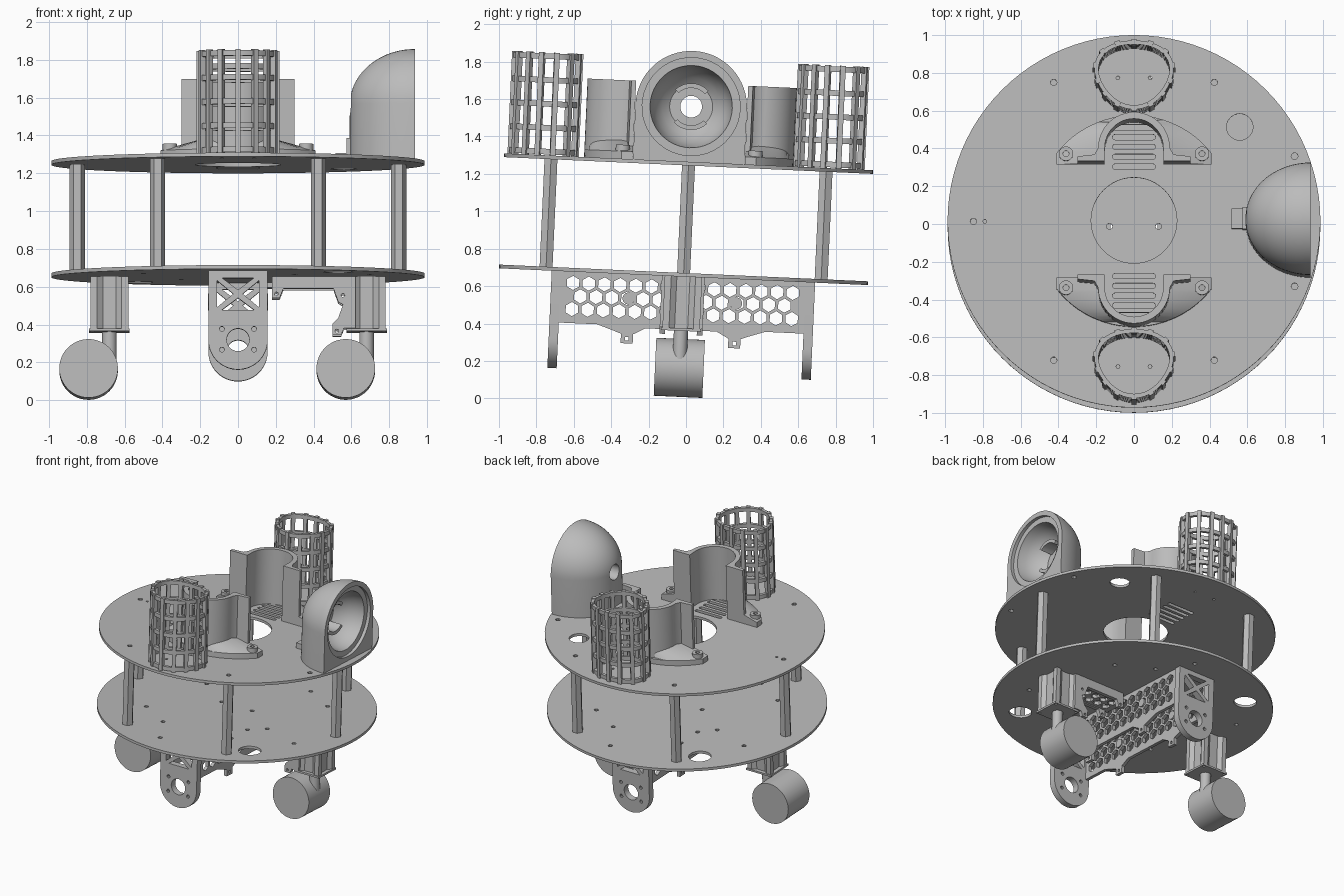
import bpy, bmesh, math
from math import cos, sin, pi, radians
from mathutils import Matrix, Vector

if "Cube" in bpy.data.objects:
    bpy.data.objects.remove(bpy.data.objects["Cube"])

grey = bpy.data.materials.new("plain grey")
grey.use_nodes = True
COLOR = (0.5, 0.5, 0.5, 1)
grey.diffuse_color = COLOR
grey.node_tree.nodes["Principled BSDF"].inputs["Base Color"].default_value = COLOR

# The whole robot leans slightly about x
PIVOT = Vector((0, 0, 0.95))
LEAN = Matrix.Translation(PIVOT) @ Matrix.Rotation(radians(-2.6), 4, 'X') @ Matrix.Translation(-PIVOT)
FLAT = Matrix.Identity(4)
FACE_Y = Matrix(((1, 0, 0), (0, 0, -1), (0, 1, 0))).to_4x4()   # outline in x, z
FACE_X = Matrix(((0, 0, 1), (1, 0, 0), (0, 1, 0))).to_4x4()    # outline in y, z
parts = []


def add(name, mesh, matrix=FLAT):
    obj = bpy.data.objects.new(name, mesh)
    bpy.context.collection.objects.link(obj)
    obj.matrix_world = LEAN @ matrix
    mesh.materials.clear()
    mesh.materials.append(grey)
    parts.append(obj)
    return obj


def plate(name, outlines, depth, loc, face=FLAT):
    """Extruded flat shape; outlines nested in the first become holes."""
    curve = bpy.data.curves.new(name, 'CURVE')
    curve.dimensions, curve.fill_mode, curve.extrude = '2D', 'BOTH', depth / 2
    for pts in outlines:
        spline = curve.splines.new('POLY')
        spline.points.add(len(pts) - 1)
        for p, (u, v) in zip(spline.points, pts):
            p.co = (u, v, 0, 1)
        spline.use_cyclic_u = True
    temp = bpy.data.objects.new(name, curve)
    bpy.context.collection.objects.link(temp)
    mesh = bpy.data.meshes.new_from_object(temp.evaluated_get(bpy.context.evaluated_depsgraph_get()))
    bpy.data.objects.remove(temp)
    bm = bmesh.new()
    bm.from_mesh(mesh)
    bmesh.ops.remove_doubles(bm, verts=bm.verts, dist=0.0001)
    bmesh.ops.recalc_face_normals(bm, faces=bm.faces)
    bm.to_mesh(mesh)
    bm.free()
    return add(name, mesh, Matrix.Translation(loc) @ face)


def arc(u, v, r, start, end, n):
    steps = [radians(start + (end - start) * i / n) for i in range(n + 1)]
    return [(u + r * cos(a), v + r * sin(a)) for a in steps]


def circle(u, v, r, n=24, turn=0):
    return arc(u, v, r, turn, turn + 360, n)[:-1]


def slot(u, v, half, r):
    return arc(u + half, v, r, -90, 90, 6) + arc(u - half, v, r, 90, 270, 6)


def box(u0, u1, v0, v1):
    return [(u0, v0), (u1, v0), (u1, v1), (u0, v1)]


def loft(name, sections):
    bm = bmesh.new()
    rings = [[bm.verts.new(p) for p in s] for s in sections]
    for a, b in zip(rings, rings[1:]):
        for i in range(len(a)):
            j = (i + 1) % len(a)
            bm.faces.new((a[i], a[j], b[j], b[i]))
    bm.faces.new(rings[0])
    bm.faces.new(rings[-1])
    bmesh.ops.recalc_face_normals(bm, faces=bm.faces)
    mesh = bpy.data.meshes.new(name)
    bm.to_mesh(mesh)
    bm.free()
    return add(name, mesh)


# Two round decks joined by six hexagonal posts
R, TOP = 0.987, 1.265
posts = [(0.85 * cos(k * pi / 3), 0.85 * sin(k * pi / 3)) for k in range(6)]
screw_holes = [circle(x, y, 0.017, 10) for x, y in posts]
cage_holes = [circle(x, y, 0.01, 8) for x in (-0.085, 0.085) for y in (-0.77, 0.76)]
slots = [slot(0, s * (0.29 + 0.052 * k), 0.1, 0.014) for s in (-1, 1) for k in range(5)]
plate("upper_deck", [circle(0, 0, R, 96), circle(0, 0.005, 0.227, 48), circle(0.56, 0.5, 0.07),
      circle(-0.79, 0, 0.01, 8), circle(0.85, 0.345, 0.018, 10), circle(0.85, -0.345, 0.018, 10)]
      + screw_holes + cage_holes + slots, 0.02, (0, 0, TOP - 0.01))
small = [circle(s * x, s * y, 0.016, 10) for s in (-1, 1) for x, y in
         ((0.13, 0), (0.3, -0.3), (0.4, -0.2), (0.25, 0.55), (0.5, 0.4), (-0.3, 0.5), (0.1, 0.8), (0.7, -0.3))]
plate("lower_deck", [circle(0, 0, R, 96), circle(0.53, -0.6, 0.08), circle(-0.53, 0.6, 0.08)] + small,
      0.02, (0, 0, 0.66))
for x, y in posts:
    plate("post", [circle(x, y, 0.04, 6)], 0.575, (0, 0, 0.9575))


# Lattice cages at front and back
def egg(a, grow):
    k = 1 + 0.05 * cos(3 * a - pi / 2)
    return Vector(((0.2 + grow) * k * cos(a), (0.175 + grow) * k * sin(a)))


def rib(a):
    c, t = egg(a, 0.002), (egg(a + 0.01, 0) - egg(a - 0.01, 0)).normalized()
    n = Vector((t.y, -t.x))
    return [tuple(c + t * i * 0.014 + n * j * 0.014) for i, j in ((-1, -1), (1, -1), (1, 1), (-1, 1))]


loop = [2 * pi * i / 48 for i in range(48)]
for y in (-0.77, 0.76):
    plate("cage_ribs", [rib(2 * pi * (k + 0.5) / 14) for k in range(14)], 0.55, (0, y, TOP + 0.275))
    for k in range(5):
        plate("cage_ring", [[tuple(egg(a, 0.008)) for a in loop], [tuple(egg(a, -0.014)) for a in loop]],
              0.03, (0, y, TOP + 0.02 + 0.1275 * k))

# Curved holders beside the central opening
INNER = [(-0.155, 0.3)] + arc(0, 0.37, 0.155, 180, 0, 24) + [(0.155, 0.3)]
rim = arc(0, 0.04, 0.52, 38, 142, 24)
base = [(0.41, 0.3)] + rim + [(-0.41, 0.3)] + INNER
wall = ([(0.3, 0.3), (0.3, 0.325), (0.21, 0.335)] + arc(0, 0.37, 0.19, 0, 180, 24)
        + [(-0.21, 0.335), (-0.3, 0.325), (-0.3, 0.3)] + INNER)
for s in (-1, 1):
    def flip(pts):
        return [(x, s * y) for x, y in pts]
    foot = plate("holder_base", [flip(base)], 0.11, (0, 0, TOP + 0.055))
    for v in foot.data.vertices:     # slope the base down to its outer rim
        on_rim = abs(math.hypot(v.co.x, s * v.co.y - 0.04) - 0.52) < 0.002 or abs(v.co.x) > 0.4
        if v.co.z > 0 and on_rim:
            v.co.z -= 0.07
    plate("holder_wall", [flip(wall)], 0.42, (0, 0, TOP + 0.21))
    for x in (-0.36, 0.36):
        plate("holder_screw_boss", [circle(x, s * 0.355, 0.038), circle(x, s * 0.355, 0.016, 12)],
              0.075, (0, 0, TOP + 0.0375))

# Domed sensor housing with a hollow bowl facing +x
RIM_X, MID_Z = 0.935, 1.56
sections = []
for k in range(21):
    t = 0.05 + (pi / 2 - 0.05) * k / 20
    x, r = RIM_X - 0.345 * cos(t), 0.298 * sin(t)
    arch = [(r, TOP - 0.005)] + arc(0, MID_Z, r, 0, 180, 32) + [(-r, TOP - 0.005)]
    sections.append([(x, y, z) for y, z in arch])
dome = loft("sensor_dome", sections)
bowl = [(0.96, 0.262), (0.91, 0.262), (0.91, 0.22), (0.85, 0.21), (0.8, 0.19), (0.75, 0.155),
        (0.72, 0.115), (0.72, 0.058), (0.5, 0.058)]
cutter = loft("bowl_cutter", [[(x, y, z) for y, z in circle(0, MID_Z, r, 48)] for x, r in bowl])
cutter.hide_render = True
mod = dome.modifiers.new("bowl", 'BOOLEAN')
mod.operation, mod.solver, mod.object = 'DIFFERENCE', 'EXACT', cutter
bpy.context.view_layer.objects.active = dome
bpy.ops.object.modifier_apply(modifier=mod.name)
parts.remove(cutter)
bpy.data.objects.remove(cutter)
for a in (90, 270):
    clip = arc(0, 0, 0.125, a - 45, a + 45, 10) + arc(0, 0, 0.1, a + 45, a - 45, 10)
    plate("sensor_clip", [clip], 0.1, (0.77, 0, MID_Z), FACE_X)
plate("cable_block", [box(0.515, 0.62, -0.04, 0.065)], 0.04, (0, 0, TOP + 0.02))
plate("cable_plug", [box(0.575, 0.62, -0.045, 0.07)], 0.12, (0, 0, TOP + 0.06))

# Casters: fluted mount, flange, stem and roller
quarter = [(0.1, -0.1), (0.1, -0.065), (0.078, -0.035), (0.078, 0.035), (0.1, 0.065)]
flute = []
for k in range(4):
    c, s = round(cos(k * pi / 2)), round(sin(k * pi / 2))
    flute += [(x * c - y * s, x * s + y * c) for x, y in quarter]
for x in (-0.68, 0.68):
    plate("caster_mount", [flute], 0.28, (x, 0, 0.511))
    plate("caster_flange", [box(-0.107, 0.107, -0.107, 0.107)]
          + [circle(u, v, 0.01, 8) for u in (-0.09, 0.09) for v in (-0.09, 0.09)], 0.014, (x, 0, 0.367))
    plate("caster_stem", [circle(0, 0, 0.038)], 0.16, (x, 0, 0.29))
    plate("caster_roller", [circle(0, 0, 0.155, 48)], 0.26, (x - 0.11, 0, 0.162), FACE_Y)

# Drive frame: rounded end plates with truss windows
end = arc(0, 0.287, 0.157, 180, 360, 24) + [(0.157, 0.652), (-0.157, 0.652)]
windows = [[(s * 0.11, 0.46), (s * 0.11, 0.6), (s * 0.025, 0.53)] for s in (-1, 1)]
windows += [[(-0.085, d), (0.085, d), (0, 0.53 + (d - 0.53) * 0.25)] for d in (0.445, 0.615)]
bolts = [circle(x, 0.29 + z, 0.013, 10) for x in (-0.085, 0.085) for z in (-0.055, 0.055)]
for y in (-0.68, 0.68):
    plate("drive_end_plate", [end, circle(0, 0.287, 0.06)] + windows + bolts, 0.05, (0, y, 0), FACE_Y)

# Honeycomb side panels with small feet
half = [(0.66, 0.652), (0.66, 0.375), (0.45, 0.375), (0.36, 0.345), (0.32, 0.33), (0.32, 0.28),
        (0.255, 0.28), (0.255, 0.33), (0.19, 0.365)]
panel = half + [(-y, z) for y, z in reversed(half)]
cells = [circle((k - 7) * 0.084 + (0.042 if row == 1 else 0), 0.45 + 0.07 * row, 0.038, 6, 30)
         for row in range(3) for k in range(14 if row == 1 else 15)]
feet = [circle(y, 0.305, 0.014, 4, 45) for y in (-0.288, 0.288)]
for x in (-0.138, 0.138):
    plate("honeycomb_panel", [panel] + cells + feet, 0.025, (x, 0, 0), FACE_X)
    for y in (-0.288, 0.288):
        plate("motor_boss", [circle(y, 0.52, 0.032)], 0.04, (x, 0, 0), FACE_X)

# Side bracket reaching to the +x caster
bracket = [(0.18, 0.652), (0.18, 0.535), (0.22, 0.535), (0.24, 0.585), (0.505, 0.585), (0.53, 0.515), (0.555, 0.5),
           (0.53, 0.43), (0.5, 0.4), (0.5, 0.34), (0.545, 0.34), (0.56, 0.375), (0.62, 0.375), (0.62, 0.652)]
for y in (-0.1, 0.1):
    plate("bracket_side", [bracket, circle(0.203, 0.557, 0.01, 8), circle(0.523, 0.36, 0.01, 8),
          circle(0.555, 0.55, 0.01, 8)], 0.03, (0, y, 0), FACE_Y)
web = [circle(0.22 + 0.075 * k, 0.07 * j, 0.033, 6, 30) for k in range(5) for j in (-0.5, 0.5)]
plate("bracket_web", [box(0.15, 0.58, -0.1, 0.1)] + web, 0.025, (0, 0, 0.605))

# Smooth round surfaces, keep hard edges
bpy.ops.object.select_all(action='DESELECT')
for obj in parts:
    obj.select_set(True)
bpy.context.view_layer.objects.active = parts[0]
bpy.ops.object.shade_smooth_by_angle(angle=radians(30))
